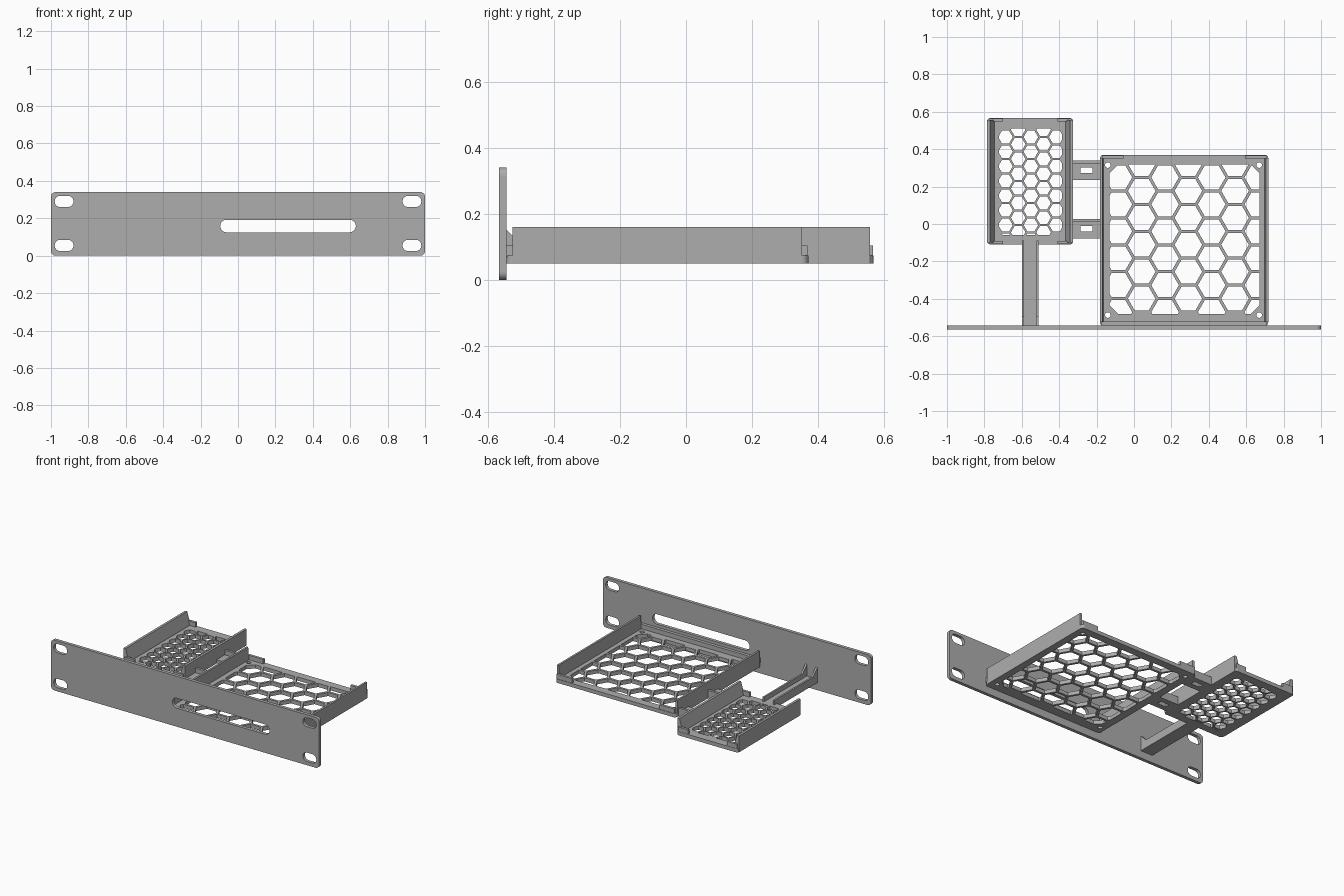
import bpy, bmesh, math
from mathutils import Vector

if "Cube" in bpy.data.objects:
    bpy.data.objects.remove(bpy.data.objects["Cube"], do_unlink=True)

grey = bpy.data.materials.new("matte grey")
grey.use_nodes = True
COLOUR = (0.42, 0.42, 0.42, 1)
grey.diffuse_color = COLOUR
grey.node_tree.nodes["Principled BSDF"].inputs["Base Color"].default_value = COLOUR

# Maps profile coordinates (a, b) and depth d to model space
PLACE = {
    "x": lambda a, b, d: Vector((d, a, b)),
    "y": lambda a, b, d: Vector((a, d, b)),
    "z": lambda a, b, d: Vector((a, b, d)),
}


def prisms(name, outlines, axis, lo, hi):
    """Extrude flat outlines along an axis into one object."""
    bm = bmesh.new()
    for pts in outlines:
        low = [bm.verts.new(PLACE[axis](a, b, lo)) for a, b in pts]
        top = [bm.verts.new(PLACE[axis](a, b, hi)) for a, b in pts]
        bm.faces.new(low)
        bm.faces.new(top)
        for i in range(len(pts)):
            j = (i + 1) % len(pts)
            bm.faces.new((low[i], low[j], top[j], top[i]))
    bmesh.ops.recalc_face_normals(bm, faces=bm.faces)
    mesh = bpy.data.meshes.new(name)
    bm.to_mesh(mesh)
    bm.free()
    mesh.materials.append(grey)
    ob = bpy.data.objects.new(name, mesh)
    bpy.context.collection.objects.link(ob)
    return ob


def rect(x0, x1, y0, y1):
    return [(x0, y0), (x1, y0), (x1, y1), (x0, y1)]


def rounded(x0, x1, y0, y1, r, n=6):
    pts = []
    corners = [(x1 - r, y1 - r), (x0 + r, y1 - r), (x0 + r, y0 + r), (x1 - r, y0 + r)]
    for q, (cx, cy) in enumerate(corners):
        for k in range(n + 1):
            t = math.pi / 2 * (q + k / n)
            pts.append((cx + r * math.cos(t), cy + r * math.sin(t)))
    return pts


def ring(cx, cy, r, n):
    return [(cx + r * math.cos(math.tau * k / n), cy + r * math.sin(math.tau * k / n))
            for k in range(n)]


def box(name, x0, x1, y0, y1, z0, z1):
    return prisms(name, [rect(x0, x1, y0, y1)], "z", z0, z1)


def cut(ob, outlines, axis, lo, hi):
    """Subtract extruded outlines from an object."""
    tool = prisms("cutter", outlines, axis, lo, hi)
    tool.hide_render = True
    mod = ob.modifiers.new("cut", "BOOLEAN")
    mod.operation, mod.solver, mod.object = "DIFFERENCE", "EXACT", tool
    bpy.context.view_layer.objects.active = ob
    bpy.ops.object.modifier_apply(modifier=mod.name)
    bpy.data.objects.remove(tool, do_unlink=True)


def clip(pts, nx, ny, limit):
    """Keep the part of a convex outline where nx*x + ny*y <= limit."""
    out = []
    for i, p in enumerate(pts):
        q = pts[(i + 1) % len(pts)]
        dp = nx * p[0] + ny * p[1] - limit
        dq = nx * q[0] + ny * q[1] - limit
        if dp <= 0:
            out.append(p)
        if dp * dq < 0:
            t = dp / (dp - dq)
            out.append((p[0] + t * (q[0] - p[0]), p[1] + t * (q[1] - p[1])))
    return out


def area(pts):
    return abs(sum(p[0] * q[1] - q[0] * p[1] for p, q in zip(pts, pts[1:] + pts[:1]))) / 2


def honeycomb(x0, x1, y0, y1, start, pitch, rib, chamfer):
    """Hexagon outlines trimmed to a rectangle with chamfered corners."""
    cells = []
    radius = (pitch - rib) / math.sqrt(3)
    limits = [(1, 0, x1), (-1, 0, -x0), (0, 1, y1), (0, -1, -y0)]
    for sx, x in ((1, x1), (-1, x0)):
        for sy, y in ((1, y1), (-1, y0)):
            limits.append((sx, sy, sx * x + sy * y - chamfer))
    for i in range(-8, 9):
        for j in range(-10, 11):
            cx = start[0] + i * pitch * math.sqrt(3) / 2
            cy = start[1] + (j + (i % 2) / 2) * pitch
            cell = ring(cx, cy, radius, 6)
            for limit in limits:
                cell = clip(cell, *limit) if cell else cell
            if len(cell) > 2 and area(cell) > 0.05 * pitch ** 2:
                cells.append(cell)
    return cells


BASE, FLOOR, LIP, TOP = 0.05, 0.075, 0.105, 0.16
PANEL_BACK = -0.543

# Front panel with corner mounting slots and one long window
panel = prisms("front_panel", [rounded(-1, 1, 0, 0.34, 0.025)], "y", -0.565, PANEL_BACK)
slots = [rounded(-0.095, 0.63, 0.125, 0.192, 0.033)]
for x in (-0.98, 0.88):
    for z in (0.025, 0.26):
        slots.append(rounded(x, x + 0.1, z, z + 0.06, 0.029))
cut(panel, slots, "y", -0.6, -0.5)


def tray(name, x0, x1, y0, y1, wall_y, wall, slope, cells, holes, clip_len, clip_ends):
    """Honeycomb floor, two side walls and low corner clips."""
    floor = prisms(name + "_floor", [rounded(x0, x1, y0, y1, 0.02)], "z", BASE, FLOOR)
    cut(floor, cells + holes, "z", 0, 0.2)
    for side, x, s in (("right", x0, 1), ("left", x1, -1)):
        profile = [(x, BASE + 0.002), (x + s * (wall + slope), BASE + 0.002),
                   (x + s * (wall + slope), FLOOR + 0.005), (x + s * wall, TOP), (x, TOP)]
        prisms(f"{name}_{side}_wall", [profile], "y", *wall_y)
        for end, ya, yb in clip_ends:
            a, b = sorted((x + s * 0.01, x + s * clip_len))
            box(f"{name}_{side}_{end}_clip", a, b, ya, yb, FLOOR - 0.005, LIP)


# Large tray
tray("large_tray", -0.182, 0.718, PANEL_BACK - 0.002, 0.37, (-0.525, 0.35), 0.013, 0.006,
     honeycomb(-0.13, 0.67, -0.48, 0.317, (0.166, 0.249), 0.144, 0.016, 0.045),
     [ring(x, y, 0.015, 16) for x in (-0.14, 0.669) for y in (-0.487, 0.315)],
     0.125, [("rear", 0.35, 0.367)])
box("large_tray_front_lip", -0.175, 0.711, PANEL_BACK - 0.002, -0.522, FLOOR - 0.005, LIP)

# Small tray
tray("small_tray", -0.785, -0.325, -0.11, 0.567, (-0.1, 0.557), 0.016, 0.024,
     honeycomb(-0.723, -0.385, -0.058, 0.51, (-0.687, 0.465), 0.0784, 0.011, 0.02),
     [], 0.085, [("rear", 0.548, 0.565), ("front", -0.108, -0.091)])

# Channel strut joining the small tray to the panel
box("strut_floor", -0.6, -0.51, PANEL_BACK - 0.002, -0.1, BASE, FLOOR)
rib = [(PANEL_BACK - 0.002, BASE), (-0.088, BASE), (-0.088, LIP), (-0.495, LIP),
       (PANEL_BACK - 0.002, 0.155)]
for side, x in (("right", -0.6), ("left", -0.522)):
    prisms(f"strut_{side}_rib", [rib], "x", x, x + 0.012)

# Slotted bridges between the trays
for place, y in (("rear", 0.235), ("front", -0.078)):
    bridge = box(f"{place}_bridge", -0.33, -0.178, y, y + 0.105, BASE, FLOOR)
    cut(bridge, [rect(-0.285, -0.222, y + 0.037, y + 0.068)], "z", 0, 0.2)
    box(f"{place}_bridge_rib", -0.33, -0.178, y + 0.088, y + 0.105, FLOOR - 0.005, LIP)
